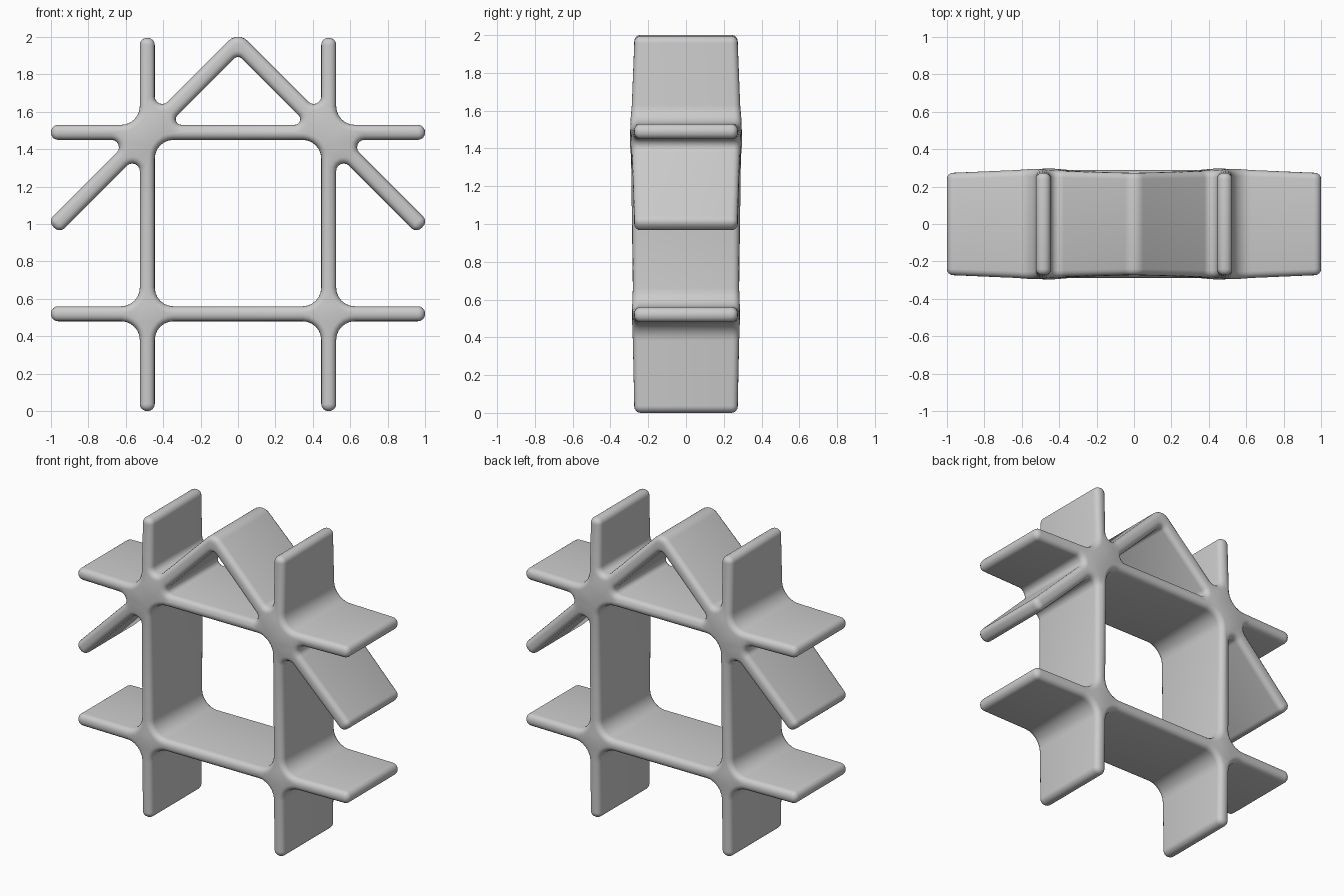
import bpy
import bmesh
from math import cos, sin, tan, pi
from mathutils import Vector

cube = bpy.data.objects.get("Cube")
if cube:
    bpy.data.objects.remove(cube, do_unlink=True)

# Plank faces: post inner/outer x, shelf bottom/top z, roof lines z = c - x
IN, OUT = 0.445, 0.525
LOW, LOW_TOP = 0.48, 0.56
HIGH, HIGH_TOP = 1.45, 1.53
ROOF, CEIL = 2.03, 1.905
TOP, SIDE = 1.995, 1.0
TIP, NOTCH, FILLET = 0.038, 0.04, 0.1     # corner radii
DEPTH, EDGE = 0.274, 0.034                # half depth, edge rounding
ARC, STEPS = 6, 4


def mirrored(half):
    """Complete a half outline; points on the centre line are not doubled."""
    return half + [(-x, z, r) for x, z, r in reversed(half) if x > 0]


def rounded(corners):
    """Replace each (x, z, radius) corner by an arc."""
    pts = []
    for i, (x, z, r) in enumerate(corners):
        p = Vector((x, z))
        a = (Vector(corners[i - 1][:2]) - p).normalized()
        b = (Vector(corners[(i + 1) % len(corners)][:2]) - p).normalized()
        half = a.angle(b) / 2
        centre = p + (a + b).normalized() * (r / sin(half))
        start = p + a * (r / tan(half)) - centre
        end = p + b * (r / tan(half)) - centre
        sweep = pi - 2 * half
        for k in range(ARC + 1):
            t = k / ARC
            v = start * sin((1 - t) * sweep) + end * sin(t * sweep)
            pts.append(centre + v / sin(sweep))
    return pts


def inset(pts, d):
    """Move a loop into the material, which lies right of its direction."""
    out = []
    for i, p in enumerate(pts):
        a = (p - pts[i - 1]).normalized()
        b = (pts[(i + 1) % len(pts)] - p).normalized()
        n1, n2 = Vector((a.y, -a.x)), Vector((b.y, -b.x))
        out.append(p + (n1 + n2) * (d / (1 + n1.dot(n2))))
    return out


# Outside of the crossing planks
outer = mirrored([
    (0, ROOF, 0.07),
    (IN, ROOF - IN, NOTCH), (IN, TOP, TIP), (OUT, TOP, TIP),
    (OUT, HIGH_TOP, FILLET), (SIDE, HIGH_TOP, TIP), (SIDE, HIGH, TIP),
    (ROOF - HIGH, HIGH, NOTCH), (1.016, 1.014, TIP), (0.954, 0.951, TIP),
    (OUT, CEIL - OUT, NOTCH),
    (OUT, LOW_TOP, FILLET), (SIDE, LOW_TOP, TIP), (SIDE, LOW, TIP),
    (OUT, LOW, FILLET), (OUT, 0, TIP), (IN, 0, TIP), (IN, LOW, FILLET),
])
# Room and attic openings, running the other way round
room = mirrored([(IN, LOW_TOP, FILLET), (IN, HIGH, FILLET)])
attic = mirrored([(0, CEIL, 0.03), (CEIL - HIGH_TOP, HIGH_TOP, 0.03)])[::-1]

# Rounded edge section from front to back: (inset, y)
angles = [pi / 2 * k / STEPS for k in range(STEPS + 1)]
back = [(EDGE * (1 - cos(a)), DEPTH - EDGE + EDGE * sin(a)) for a in angles]
section = [(d, -y) for d, y in reversed(back)] + back

bm = bmesh.new()
caps = {0: [], len(section) - 1: []}
for corners in (outer, room, attic):
    loop = rounded(corners)
    rings = []
    for d, y in section:
        rings.append([bm.verts.new((p.x, y, p.y)) for p in inset(loop, d)])
    n = len(loop)
    for lower, upper in zip(rings, rings[1:]):
        for i in range(n):
            j = (i + 1) % n
            bm.faces.new((lower[i], lower[j], upper[j], upper[i]))
    for k in caps:
        ring = rings[k]
        caps[k] += [bm.edges.get((ring[i], ring[i - 1])) for i in range(n)]

# Front and back caps
for edges in caps.values():
    bmesh.ops.triangle_fill(bm, edges=edges, use_beauty=True)
bmesh.ops.recalc_face_normals(bm, faces=bm.faces[:])

# Slight swelling of the depth at the joints
for v in bm.verts:
    for z, amount in ((1.47, 0.1), (0.52, 0.05)):
        dist = Vector((abs(v.co.x) - 0.485, v.co.z - z)).length
        v.co.y *= 1 + amount * max(0, 1 - dist / 0.3)

mesh = bpy.data.meshes.new("plank_frame")
bm.to_mesh(mesh)
bm.free()
frame = bpy.data.objects.new("plank_frame", mesh)
bpy.context.collection.objects.link(frame)

# Plain grey all over
grey = bpy.data.materials.new("light_grey")
grey.use_nodes = True
colour = (0.6, 0.6, 0.6, 1)
grey.diffuse_color = colour
grey.node_tree.nodes["Principled BSDF"].inputs["Base Color"].default_value = colour
mesh.materials.append(grey)

bpy.ops.object.select_all(action="DESELECT")
frame.select_set(True)
bpy.context.view_layer.objects.active = frame
bpy.ops.object.shade_smooth_by_angle(angle=pi / 5)
